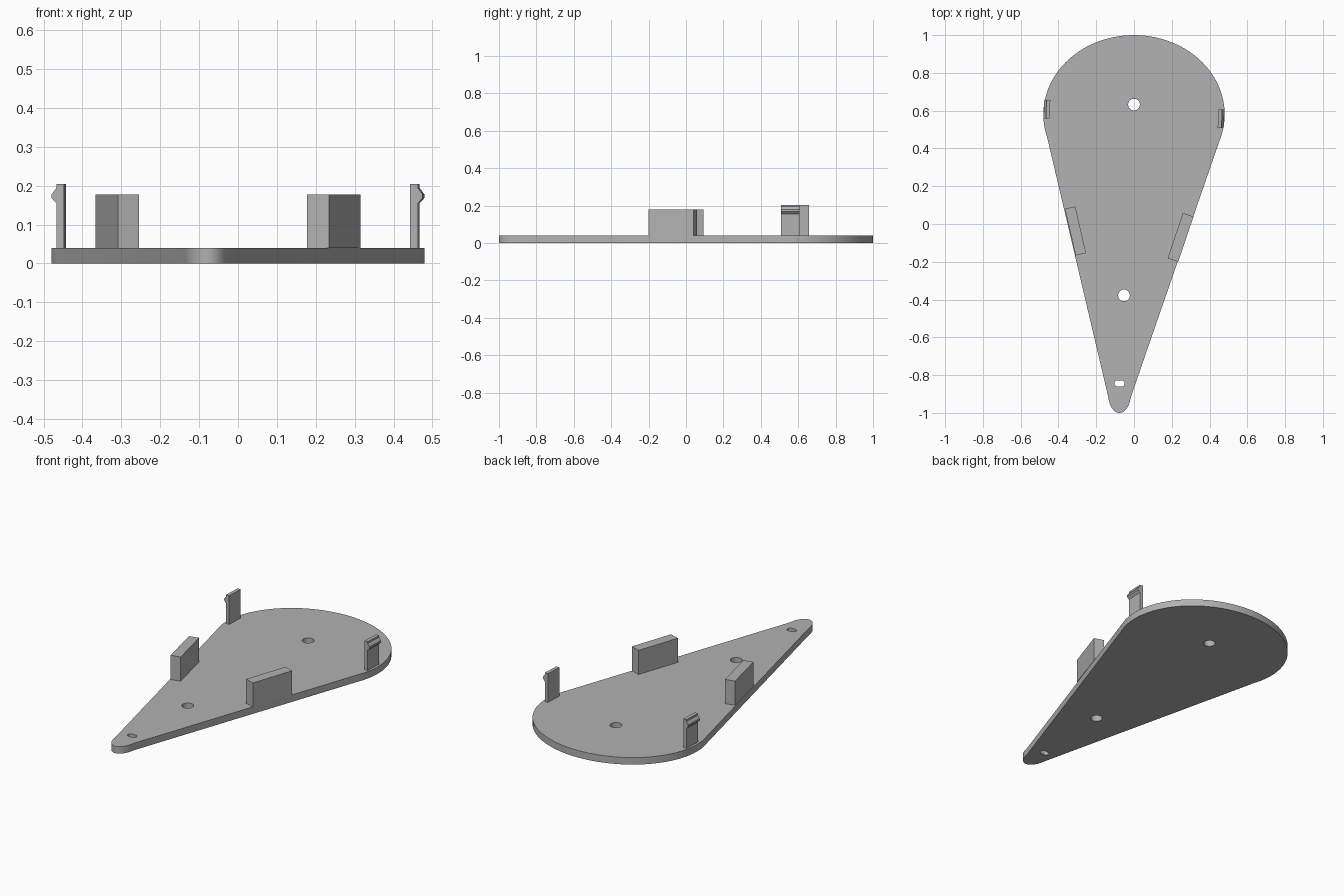
import bpy
from math import sin, cos, pi, radians
from mathutils import Matrix, Vector

if "Cube" in bpy.data.objects:
    bpy.data.objects.remove(bpy.data.objects["Cube"])

GREY = (0.445, 0.445, 0.445, 1)
mat = bpy.data.materials.new("plain_grey")
mat.use_nodes = True
mat.diffuse_color = GREY
mat.node_tree.nodes["Principled BSDF"].inputs["Base Color"].default_value = GREY

THICK = 0.04


def arc(cx, cy, rx, ry, start, end, n):
    """Points along an elliptical arc, angles in degrees."""
    angles = [radians(start + (end - start) * i / n) for i in range(n + 1)]
    return [(cx + rx * cos(a), cy + ry * sin(a)) for a in angles]


def add_mesh(name, mesh):
    obj = bpy.data.objects.new(name, mesh)
    bpy.context.collection.objects.link(obj)
    mesh.materials.clear()
    mesh.materials.append(mat)
    return obj


def prism(name, ring, offset):
    """Extrude a closed ring of 3D points along an offset vector."""
    n = len(ring)
    a = [Vector(p) for p in ring]
    verts = a + [p + Vector(offset) for p in a]
    faces = [tuple(reversed(range(n))), tuple(range(n, 2 * n))]
    faces += [(i, (i + 1) % n, (i + 1) % n + n, i + n) for i in range(n)]
    mesh = bpy.data.meshes.new(name)
    mesh.from_pydata(verts, [], faces)
    return add_mesh(name, mesh)


# Teardrop base plate: wide rounded back, straight flanks, narrow tip, with holes
outline = arc(0, 0.58, 0.48, 0.42, -19.5, 196.5, 72)
outline += arc(-0.077, -0.9, 0.06, 0.1, 190, 348, 24)
slot = arc(-0.066, -0.844, 0.016, 0.016, -90, 90, 12)
slot += arc(-0.088, -0.844, 0.016, 0.016, 90, 270, 12)
holes = [arc(x, y, 0.031, 0.031, 0, 360, 32)[:-1]
         for x, y in ((0, 0.632), (-0.053, -0.378))]

curve = bpy.data.curves.new("plate_outline", "CURVE")
curve.dimensions = "2D"
curve.fill_mode = "BOTH"
curve.extrude = THICK / 2
for pts in [outline, slot] + holes:
    spline = curve.splines.new("POLY")
    spline.points.add(len(pts) - 1)
    for p, (x, y) in zip(spline.points, pts):
        p.co = (x, y, 0, 1)
    spline.use_cyclic_u = True
helper = bpy.data.objects.new("plate_outline", curve)
bpy.context.collection.objects.link(helper)
bpy.context.view_layer.update()
depsgraph = bpy.context.evaluated_depsgraph_get()
plate_mesh = bpy.data.meshes.new_from_object(helper.evaluated_get(depsgraph))
bpy.data.objects.remove(helper)
plate_mesh.transform(Matrix.Translation((0, 0, THICK / 2)))
plate = add_mesh("base_plate", plate_mesh)
bpy.context.view_layer.objects.active = plate
plate.select_set(True)
bpy.ops.object.shade_smooth_by_angle(angle=radians(30))

# Upright blocks flush with the straight flanks
blocks = {
    "right_block": [(-0.366, 0.08), (-0.309, -0.167), (-0.254, -0.154), (-0.311, 0.093)],
    "left_block": [(0.178, -0.181), (0.234, -0.2), (0.315, 0.039), (0.259, 0.058)],
}
for name, corners in blocks.items():
    prism(name, [(x, y, THICK) for x, y in corners], (0, 0, 0.138))

# Snap clips: thin tongues with an outward hook, slightly turned
profile = [(-0.01, THICK), (0.01, THICK), (0.01, 0.155), (0.022, 0.168),
           (0.022, 0.178), (0.01, 0.194), (0.01, 0.204), (-0.01, 0.204)]
for name, side, y in (("left_clip", 1, 0.558), ("right_clip", -1, 0.608)):
    ring = [(side * x, 0.049, z) for x, z in profile]
    if side < 0:
        ring.reverse()
    clip = prism(name, ring, (0, -0.098, 0))
    clip.data.transform(Matrix.Translation((side * 0.455, y, 0))
                        @ Matrix.Rotation(radians(-2.5), 4, "Z"))
    # Consistent outward normals
    import bmesh
    bm = bmesh.new()
    bm.from_mesh(clip.data)
    bmesh.ops.recalc_face_normals(bm, faces=bm.faces)
    bm.to_mesh(clip.data)
    bm.free()
